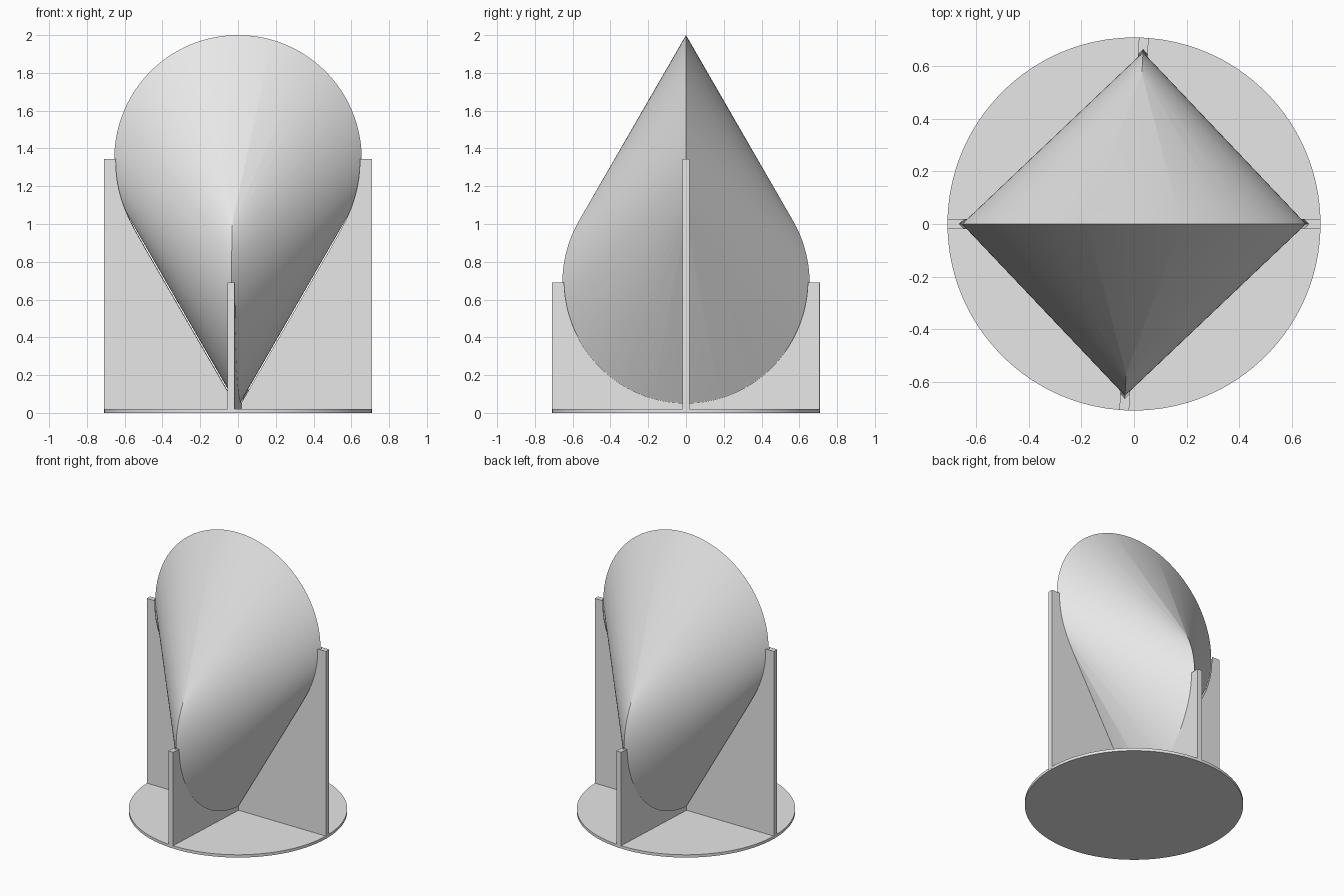
import bpy, bmesh, math
from mathutils import Matrix, Vector

cube = bpy.data.objects.get("Cube")
if cube:
    bpy.data.objects.remove(cube, do_unlink=True)

R = 0.655                    # radius of both generating circles
BOTTOM = 0.035               # lowest point of the rolling body
BASE_R, BASE_H = 0.71, 0.02
FIN = 0.037                  # fin thickness
TWIST = Matrix.Rotation(math.radians(-3), 4, "Z")   # skew of the lower circle

grey = bpy.data.materials.new("light grey")
grey.use_nodes = True
grey.diffuse_color = (0.8, 0.8, 0.8, 1)
grey.node_tree.nodes["Principled BSDF"].inputs["Base Color"].default_value = grey.diffuse_color


def finish(name, bm):
    bmesh.ops.recalc_face_normals(bm, faces=bm.faces)
    mesh = bpy.data.meshes.new(name)
    bm.to_mesh(mesh)
    bm.free()
    mesh.materials.append(grey)
    ob = bpy.data.objects.new(name, mesh)
    bpy.context.collection.objects.link(ob)
    return ob


def activate(ob):
    bpy.ops.object.select_all(action="DESELECT")
    ob.select_set(True)
    bpy.context.view_layer.objects.active = ob


def two_circle_body(name, scale=1.0, steps=120):
    """Convex hull of two crossing arcs, each passing through the other's centre."""
    bm = bmesh.new()
    mid = Vector((0, 0, BOTTOM + 1.5 * R))
    for i in range(steps + 1):
        a = math.radians(-120 + 240 * i / steps)
        upper = Vector((R * math.sin(a), 0, R * (0.5 + math.cos(a))))
        lower = TWIST @ Vector((0, R * math.sin(a), -R * (0.5 + math.cos(a))))
        for p in (upper, lower):
            bm.verts.new(mid + p * scale)
    hull = bmesh.ops.convex_hull(bm, input=bm.verts[:])
    loose = [g for g in hull["geom_interior"] if isinstance(g, bmesh.types.BMVert)]
    bmesh.ops.delete(bm, geom=loose, context="VERTS")
    return finish(name, bm)


# rolling body, smooth with a crisp edge along both arcs
body = two_circle_body("oloid_body")
activate(body)
bpy.ops.object.shade_smooth_by_angle(angle=math.radians(20))

# round base plate
bm = bmesh.new()
bmesh.ops.create_cone(bm, cap_ends=True, segments=128, radius1=BASE_R, radius2=BASE_R,
                      depth=BASE_H, matrix=Matrix.Translation((0, 0, BASE_H / 2)))
base = finish("base_plate", bm)
activate(base)
bpy.ops.object.shade_smooth_by_angle(angle=math.radians(30))

# support fins, hollowed to cradle the body with a little clearance
cutter = two_circle_body("fin_cutter", 1.015)
cutter.hide_render = True


def fin_pair(name, size_x, size_y, top, turn):
    low = BASE_H / 2
    bm = bmesh.new()
    bmesh.ops.create_cube(bm, size=1, matrix=turn
                          @ Matrix.Translation((0, 0, (low + top) / 2))
                          @ Matrix.Diagonal((size_x, size_y, top - low, 1)))
    ob = finish(name, bm)
    mod = ob.modifiers.new("cradle", "BOOLEAN")
    mod.operation = "DIFFERENCE"
    mod.solver = "EXACT"
    mod.object = cutter
    activate(ob)
    bpy.ops.object.modifier_apply(modifier=mod.name)


fin_pair("side_fins", 2 * BASE_R, FIN, BOTTOM + 2 * R, Matrix.Identity(4))
fin_pair("front_back_fins", FIN, 2 * BASE_R, BOTTOM + R, TWIST)
bpy.data.objects.remove(cutter, do_unlink=True)
